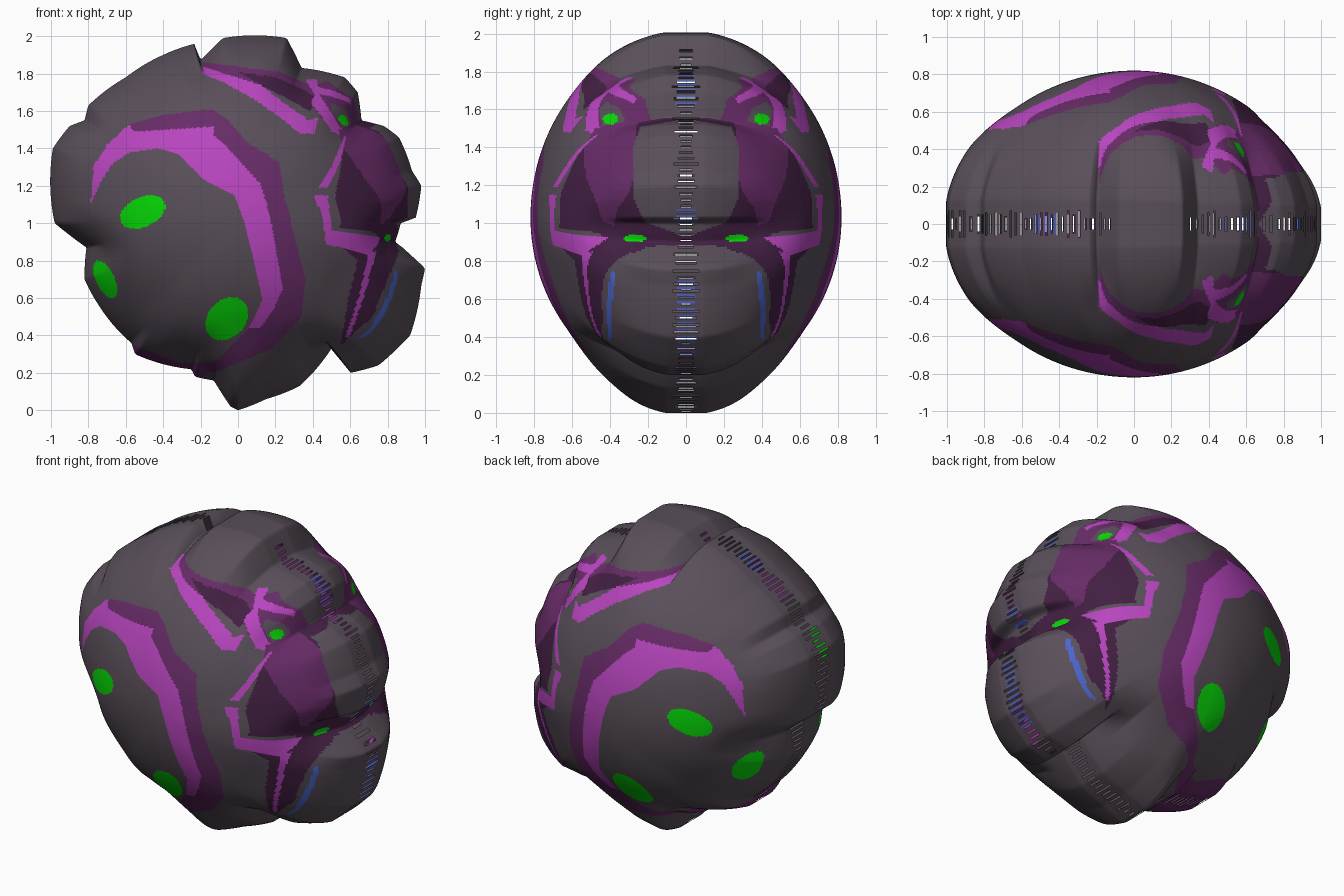
import bpy
import bmesh
import random
from math import atan2, cos, sin, pi, radians, hypot

random.seed(4)
default_cube = bpy.data.objects.get("Cube")
if default_cube:
    bpy.data.objects.remove(default_cube, do_unlink=True)

# Materials
COLOURS = {
    "grey": (.1, .078, .1),
    "purple": (.135, .025, .135),
    "dark_purple": (.056, .014, .056),
    "pink": (.48, .06, .52),
    "green": (.002, .7, .002),
    "blue": (.07, .13, .6),
}
NAMES = list(COLOURS)


def make_material(name, rgb):
    material = bpy.data.materials.new(name)
    material.use_nodes = True
    material.diffuse_color = (*rgb, 1)
    shader = material.node_tree.nodes["Principled BSDF"]
    shader.inputs["Base Color"].default_value = (*rgb, 1)
    shader.inputs["Roughness"].default_value = .7
    return material


# Painted regions, in hundredths of a unit; later ones cover earlier ones
regions = []


def paint(colour, plane, *points):
    across, up = zip(*points)
    box = (min(across), max(across), min(up), max(up))
    regions.append((NAMES.index(colour), plane, points, box))


def paint_oval(colour, plane, centre, radii, tilt=0):
    points = []
    for step in range(16):
        angle = step * pi / 8
        a, b = radii[0] * cos(angle), radii[1] * sin(angle)
        t = radians(tilt)
        points.append((centre[0] + a * cos(t) - b * sin(t),
                       centre[1] + a * sin(t) + b * cos(t)))
    paint(colour, plane, *points)


def inside(u, v, points):
    hit = False
    previous = points[-1]
    for point in points:
        if (point[1] > v) != (previous[1] > v):
            slope = (previous[0] - point[0]) / (previous[1] - point[1])
            if u < point[0] + slope * (v - point[1]):
                hit = not hit
        previous = point
    return hit


def colour_at(centre):
    x, y, z = (centre * 100)[:]
    for index, plane, points, box in reversed(regions):
        if plane == "face" and x < 42:
            continue
        u = x if plane == "side" else abs(y)
        if box[0] <= u <= box[1] and box[2] <= z <= box[3] and inside(u, z, points):
            return index
    return NAMES.index("grey")


# Large side ring
paint("purple", "side", (-70, 142), (-58, 153), (-40, 158), (-14, 161), (-6, 156),
      (5, 143), (22, 133), (25, 113), (36, 70), (34, 50), (18, 33), (-8, 22),
      (-22, 17), (-55, 29), (-57, 35), (-30, 25), (-12, 26), (6, 44), (20, 65),
      (15, 105), (8, 121), (-10, 141), (-58, 149))
paint("pink", "side", (-79, 110), (-77, 131), (-70, 142), (-58, 153), (-56, 149),
      (-22, 151), (-13, 152), (-13, 147), (-8, 143), (12, 121), (17, 105), (24, 65),
      (19, 54), (12, 44), (6, 44), (13, 59), (8, 82), (3, 102), (-2, 115), (-18, 123),
      (-32, 137), (-42, 140), (-58, 138), (-68, 131), (-74, 121))
# Brow markings
paint("purple", "side", (-19, 186), (22, 181), (38, 174), (48, 176), (62, 166),
      (65, 152), (57, 147), (48, 153), (40, 162), (30, 165), (15, 172), (-18, 182))
paint("dark_purple", "side", (0, 181), (20, 178), (36, 171), (44, 165), (38, 160),
      (28, 166), (12, 174))
paint("pink", "side", (-19, 184), (-7, 180), (12, 174), (25, 164), (38, 155),
      (43, 157), (41, 148), (33, 148), (22, 157), (9, 166), (-7, 175), (-19, 180))
paint("pink", "side", (36, 177), (42, 177), (44, 168), (50, 159), (55, 151),
      (60, 149), (58, 146), (50, 149), (45, 157), (39, 164), (41, 169))
paint("pink", "face", (46, 178), (38, 177), (34, 171), (26, 166), (27, 163),
      (37, 167), (45, 171))
paint("grey", "face", (46, 160), (42, 164), (35, 161), (32, 154), (44, 151))
# Cheek
paint("dark_purple", "side", (57, 147), (66, 156), (80, 153), (94, 132), (99, 118),
      (96, 102), (88, 95), (86, 85), (80, 70), (72, 50), (55, 35), (59, 60),
      (64, 80), (50, 92), (55, 100), (52, 115), (55, 130))
paint("purple", "face", (26, 154), (48, 150), (54, 140), (53, 125), (48, 113),
      (44, 101), (38, 99), (36, 108), (30, 116), (26, 130))
# Cheek edging strips
paint("pink", "side", (57, 147), (50, 130), (43, 119), (48, 119), (54, 131), (58, 146))
paint("pink", "side", (40, 115), (48, 115), (50, 97), (76, 93), (75, 89), (70, 83),
      (47, 89), (45, 105))
paint("grey", "side", (48, 115), (51, 112), (53, 98), (74, 95), (74, 93), (50, 96))
paint("pink", "side", (70, 85), (65, 62), (57, 38), (60, 40), (68, 63), (74, 85))
# Bare forehead and lower snout
paint("grey", "face", (0, 93), (12, 97), (22, 101), (28, 114), (28, 140),
      (24, 151), (0, 155))
paint("grey", "face", (0, 88), (20, 88), (35, 80), (39, 70), (41, 38), (30, 25), (0, 18))
paint("blue", "face", (37, 75), (40, 74), (42, 55), (41, 38), (39, 40), (39, 56))
# Eyes, mouth corners and side spots
paint_oval("green", "face", (40, 155), (4, 3))
paint_oval("green", "face", (27, 92), (6, 2))
paint_oval("green", "side", (-51, 106), (13, 8), 25)
paint_oval("green", "side", (-71, 70), (11, 5), -65)
paint_oval("green", "side", (-6, 49), (13, 10), 45)

# Lumpy centre outline
MID = 1.03
OUTLINE = [
    (-8, 199), (26, 199), (34, 183), (57, 178), (64, 170), (66, 155), (78, 152),
    (86, 146), (93, 128), (98, 120), (95, 103), (87, 100), (84, 90), (88, 87),
    (100, 76), (98, 67), (92, 40), (87, 35), (75, 24), (60, 20), (50, 33),
    (40, 20), (33, 13), (15, 6), (0, 0), (-4, 2), (-13, 16), (-23, 18),
    (-25, 22), (-55, 30), (-57, 36), (-75, 57), (-82, 70), (-81, 87),
    (-98, 100), (-99, 140), (-90, 152), (-82, 155), (-80, 163), (-60, 178),
    (-40, 190), (-23, 196), (-20, 187),
]
polar = sorted((atan2(v / 100 - MID, u / 100), hypot(u / 100, v / 100 - MID))
               for u, v in OUTLINE)
polar = ([(polar[-1][0] - 2 * pi, polar[-1][1])] + polar
         + [(polar[0][0] + 2 * pi, polar[0][1])])


def outline_radius(angle):
    for (a, ra), (b, rb) in zip(polar, polar[1:]):
        if a <= angle <= b:
            t = (angle - a) / max(b - a, 1e-6)
            return 1 / ((1 - t) / ra + t / rb)


COLUMNS, ROWS = 560, 126
angles = [-pi + 2 * pi * i / COLUMNS for i in range(COLUMNS)]
rim = [outline_radius(a) for a in angles]


def averaged(span):
    return [sum(rim[(i + k) % COLUMNS] for k in range(-span, span + 1)) / (2 * span + 1)
            for i in range(COLUMNS)]


broad_rim, soft_rim = averaged(COLUMNS // 10), averaged(COLUMNS // 50)


def ease(s, low, high):
    t = min(max((s - low) / (high - low), 0), 1)
    return t * t * (3 - 2 * t)


def shell_point(row, i):
    phi = pi / 2 * row / ROWS
    s, angle = min(1, 1.012 * sin(phi)), angles[i]
    soft, sharp = ease(s, .6, .9), ease(s, .82, .98)
    r = broad_rim[i] + (soft_rim[i] - broad_rim[i]) * soft
    r = s * (r + (rim[i] - r) * sharp)
    taper = 1 + .08 * max(0, -sin(angle)) + .15 * max(0, cos(angle))
    depth = .82 * cos(phi) ** taper if row < ROWS else 0
    return r * cos(angle), -depth, MID + r * sin(angle)


def seam_is_blue(point):
    x, z = point.x, point.z
    if x > 0:
        return .3 < z < .7 or .98 < z < 1.08 or 1.6 < z < 1.78
    return -.55 < x < -.4 and z > 1


# Half shell, from the side pole out to the centre seam
bm = bmesh.new()
pole = bm.verts.new((0, -.82, MID))
rings = [[bm.verts.new(shell_point(row, i)) for i in range(COLUMNS)]
         for row in range(1, ROWS + 1)]
seam_faces = []
for i in range(COLUMNS):
    j = (i + 1) % COLUMNS
    bm.faces.new((pole, rings[0][i], rings[0][j]))
    # Narrow slits along the seam, except on the crown
    crown = radians(72) < angles[i] < radians(97)
    slit = random.uniform(.03, .075) if i % 3 == 0 and not crown else 0
    for inner, outer in zip(rings, rings[1:]):
        if -inner[i].co.y > slit:
            face = bm.faces.new((inner[i], outer[i], outer[j], inner[j]))
            if i % 3 == 1 and -inner[i].co.y < .055 and seam_is_blue(inner[i].co):
                seam_faces.append(face)
for face in bm.faces:
    face.smooth = True
    face.material_index = colour_at(face.calc_center_median())
for face in seam_faces:
    face.material_index = NAMES.index("blue")

mesh = bpy.data.meshes.new("head_shell")
bm.to_mesh(mesh)
bm.free()
for name, rgb in COLOURS.items():
    mesh.materials.append(make_material(name, rgb))
head = bpy.data.objects.new("head_shell", mesh)
bpy.context.collection.objects.link(head)

# Mirror to the other side
mirror = head.modifiers.new("Mirror", "MIRROR")
mirror.use_axis = (False, True, False)
mirror.merge_threshold = .0005
